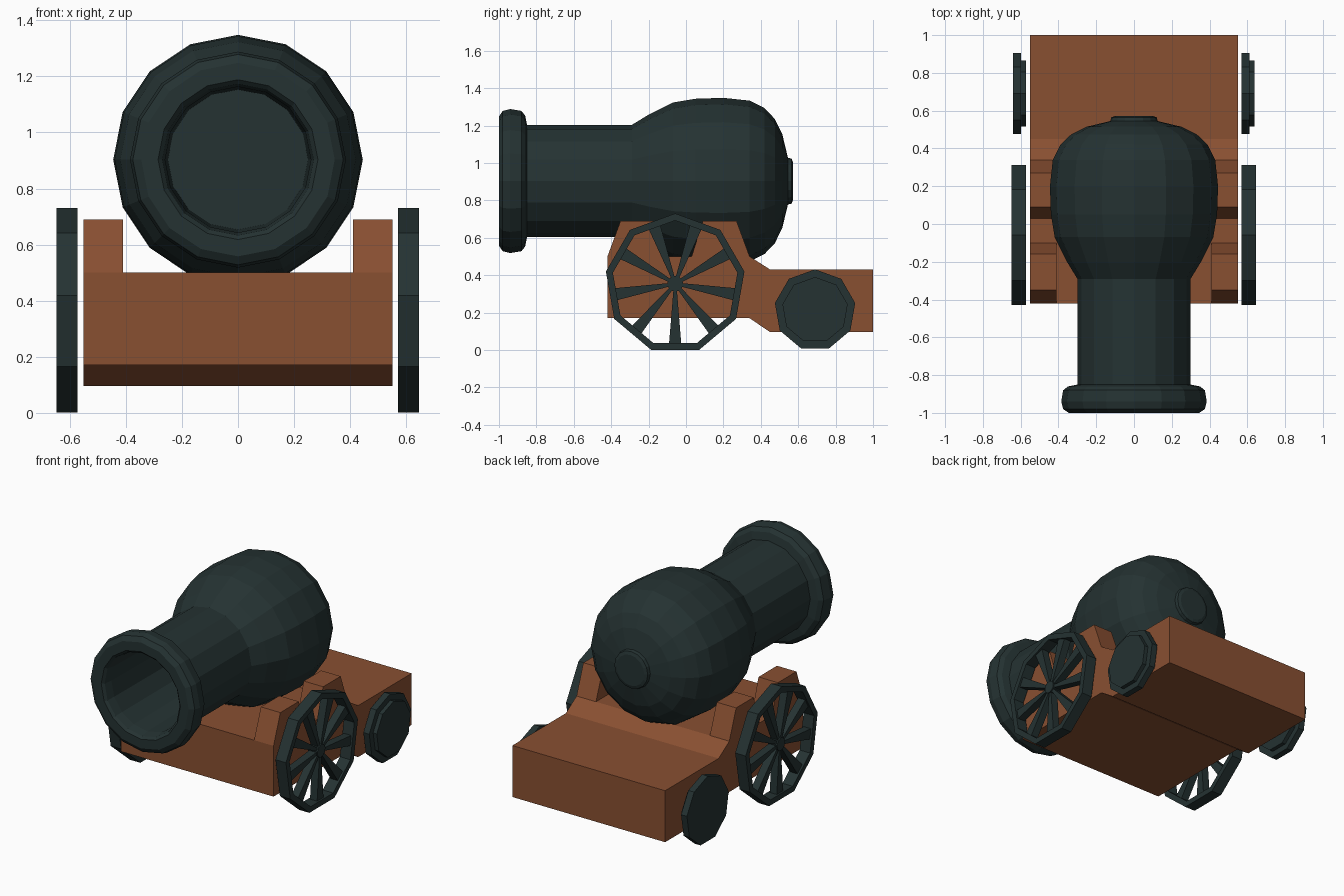
import bpy, bmesh, math

if "Cube" in bpy.data.objects:
    bpy.data.objects.remove(bpy.data.objects["Cube"])


def material(name, col):
    m = bpy.data.materials.new(name)
    m.diffuse_color = (*col, 1)
    m.use_nodes = True
    m.node_tree.nodes["Principled BSDF"].inputs["Base Color"].default_value = m.diffuse_color
    return m


IRON = material("dark iron", (0.018, 0.032, 0.032))
WOOD = material("brown wood", (0.25, 0.079, 0.031))


def finish(bm, name, mat):
    bmesh.ops.remove_doubles(bm, verts=bm.verts, dist=1e-5)
    bmesh.ops.recalc_face_normals(bm, faces=bm.faces)
    me = bpy.data.meshes.new(name)
    bm.to_mesh(me)
    bm.free()
    me.materials.append(mat)
    ob = bpy.data.objects.new(name, me)
    bpy.context.collection.objects.link(ob)
    return ob


def prism(bm, yz, x0, x1):
    """Extrude a side outline (y, z) from x0 to x1."""
    a = [bm.verts.new((x0, y, z)) for y, z in yz]
    b = [bm.verts.new((x1, y, z)) for y, z in yz]
    bm.faces.new(a)
    bm.faces.new(b)
    for i in range(len(yz)):
        j = (i + 1) % len(yz)
        bm.faces.new((a[i], a[j], b[j], b[i]))


def ring(n, r, cy, cz):
    """Regular polygon with one corner straight up."""
    return [(cy + r * math.sin(2 * math.pi * k / n),
             cz + r * math.cos(2 * math.pi * k / n)) for k in range(n)]


# Barrel: profile (y, radius) spun around the y axis, bore included
profile = [(-0.2, 0), (-0.2, 0.25), (-0.93, 0.26), (-0.985, 0.27), (-1.0, 0.285),
           (-1.0, 0.345), (-0.98, 0.375), (-0.94, 0.385), (-0.88, 0.375), (-0.86, 0.35),
           (-0.85, 0.30), (-0.29, 0.30), (-0.2, 0.355), (-0.07, 0.42),
           (0.05, 0.44), (0.2, 0.445), (0.34, 0.43), (0.42, 0.39),
           (0.475, 0.332), (0.515, 0.25), (0.545, 0.125), (0.565, 0.12),
           (0.572, 0.10), (0.572, 0)]
bm = bmesh.new()
pts = [bm.verts.new((0, y, 0.903 + r)) for y, r in profile]
edges = [bm.edges.new(p) for p in zip(pts, pts[1:])]
bmesh.ops.spin(bm, geom=pts + edges, cent=(0, 0, 0.903), axis=(0, 1, 0),
               angle=2 * math.pi, steps=16)
finish(bm, "barrel", IRON)

# Carriage bed
bm = bmesh.new()
prism(bm, [(-0.42, 0.17), (-0.42, 0.50), (0.34, 0.50), (0.45, 0.43), (1.0, 0.43),
           (1.0, 0.095), (0.45, 0.095), (0.34, 0.17)], -0.55, 0.55)
finish(bm, "carriage_bed", WOOD)

# Cheeks: two tapered blocks on each side
bm = bmesh.new()
for s in (-1, 1):
    for y0, y1, y2, y3 in ((-0.42, -0.35, -0.16, -0.10), (0.03, 0.09, 0.27, 0.34)):
        prism(bm, [(y0, 0.50), (y1, 0.69), (y2, 0.69), (y3, 0.50)], s * 0.41, s * 0.55)
finish(bm, "carriage_cheeks", WOOD)


def spoked_wheel(name, x0, x1, cy=-0.058, cz=0.354):
    bm = bmesh.new()
    # Rim
    outer, inner = ring(9, 0.376, cy, cz), ring(9, 0.338, cy, cz)
    loops = [[bm.verts.new((x, y, z)) for y, z in pts]
             for pts, x in ((outer, x0), (outer, x1), (inner, x1), (inner, x0))]
    for a, b in zip(loops, loops[1:] + loops[:1]):
        for i in range(9):
            j = (i + 1) % 9
            bm.faces.new((a[i], a[j], b[j], b[i]))
    # Tapered spokes running to the middle of each rim side
    for k in range(9):
        t = math.radians(20 + 40 * k)
        s, c = math.sin(t), math.cos(t)
        prism(bm, [(cy + d * s + w * c, cz + d * c - w * s) for d, w in
                   ((0.03, -0.009), (0.325, -0.033), (0.325, 0.033), (0.03, 0.009))],
              x0 + 0.012, x1 - 0.012)
    # Hub
    prism(bm, ring(9, 0.042, cy, cz), x0 + 0.004, x1 - 0.004)
    finish(bm, name, IRON)


def solid_wheel(name, x0):
    bm = bmesh.new()
    prism(bm, ring(9, 0.218, 0.69, 0.213), x0, x0 + 0.042)
    prism(bm, ring(9, 0.177, 0.69, 0.213), x0 + 0.042, x0 + 0.068)
    finish(bm, name, IRON)


# Both sides use the same wheel facing the same way
spoked_wheel("front_wheel_right", 0.57, 0.645)
spoked_wheel("front_wheel_left", -0.648, -0.573)
solid_wheel("rear_wheel_right", 0.57)
solid_wheel("rear_wheel_left", -0.64)
